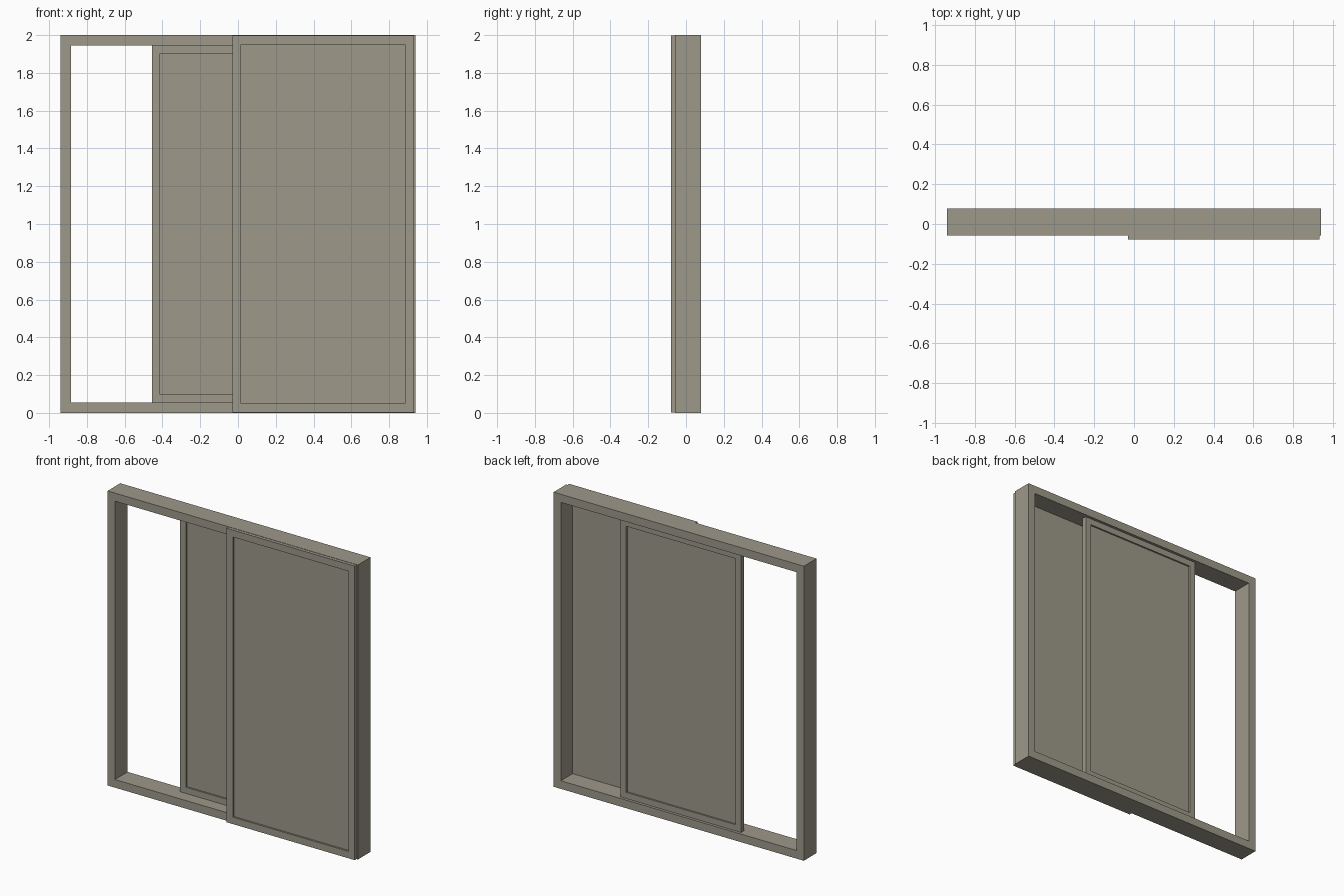
import bpy

if "Cube" in bpy.data.objects:
    bpy.data.objects.remove(bpy.data.objects["Cube"])

mat = bpy.data.materials.new("warm grey")
mat.diffuse_color = (0.34, 0.315, 0.255, 1)
mat.use_nodes = True
mat.node_tree.nodes["Principled BSDF"].inputs["Base Color"].default_value = mat.diffuse_color


def mesh_object(name, verts, faces):
    me = bpy.data.meshes.new(name)
    me.from_pydata(verts, [], faces)
    me.materials.append(mat)
    ob = bpy.data.objects.new(name, me)
    bpy.context.collection.objects.link(ob)
    return ob


def rect_ring(name, x0, x1, z0, z1, y0, y1, border):
    """Rectangular frame: four nested loops joined with quads."""
    def loop(inset, y):
        a, b, c, d = x0 + inset, x1 - inset, z0 + inset, z1 - inset
        return [(a, y, c), (b, y, c), (b, y, d), (a, y, d)]
    loops = [loop(0, y0), loop(border, y0), loop(border, y1), loop(0, y1)]
    verts = [v for l in loops for v in l]
    faces = []
    for k in range(4):
        n = (k + 1) % 4
        for i in range(4):
            j = (i + 1) % 4
            faces.append((k * 4 + i, k * 4 + j, n * 4 + j, n * 4 + i))
    return mesh_object(name, verts, faces)


def box(name, x0, x1, z0, z1, y0, y1):
    verts = [(x, y, z) for x in (x0, x1) for y in (y0, y1) for z in (z0, z1)]
    faces = [(0, 1, 3, 2), (4, 6, 7, 5), (0, 4, 5, 1),
             (2, 3, 7, 6), (0, 2, 6, 4), (1, 5, 7, 3)]
    return mesh_object(name, verts, faces)


def sash(name, x0, x1, z0, z1, y0, y1, border, recess):
    """Sliding panel: border frame with a pane set back on both sides."""
    rect_ring(name + "_border", x0, x1, z0, z1, y0, y1, border)
    e = border - 0.004
    box(name + "_pane", x0 + e, x1 - e, z0 + e, z1 - e, y0 + recess, y1 - recess)


# Outer frame
rect_ring("outer_frame", -0.94, 0.94, 0.0, 2.0, -0.057, 0.079, 0.055)
# Front panel, overlapping the frame on the right
sash("front_panel", -0.03, 0.932, 0.002, 1.998, -0.079, -0.035, 0.047, 0.012)
# Rear panel, half open inside the frame
sash("rear_panel", -0.455, 0.45, 0.054, 1.946, 0.028, 0.06, 0.043, 0.011)
